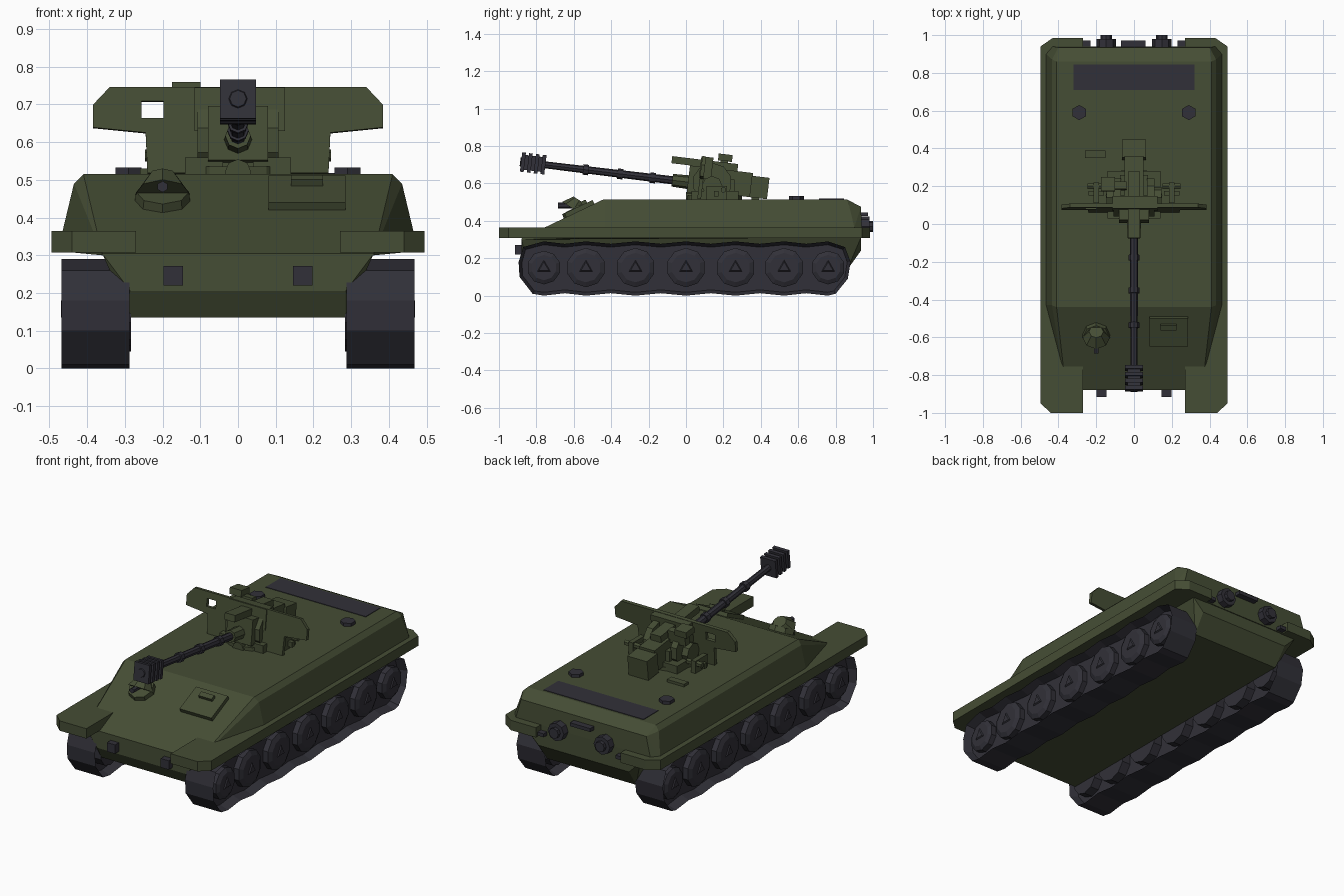
import bpy, bmesh, math
from mathutils import Matrix, Vector

cube = bpy.data.objects.get("Cube")
if cube:
    bpy.data.objects.remove(cube)


def material(name, rgb):
    m = bpy.data.materials.new(name)
    m.use_nodes = True
    m.diffuse_color = (*rgb, 1)
    m.node_tree.nodes["Principled BSDF"].inputs["Base Color"].default_value = (*rgb, 1)
    return m


GREEN = material("olive green", (0.06, 0.075, 0.035))
DARK = material("dark steel", (0.031, 0.030, 0.040))
STILL = Matrix.Identity(4)
# Raised gun frame: pivot at the trunnions, barrel along local -y
GUN = Matrix.Translation((0, 0.1, 0.596)) @ Matrix.Rotation(math.radians(-6.9), 4, 'X')


def finish(name, bm, mat, frame=STILL):
    bm.transform(frame)
    bmesh.ops.recalc_face_normals(bm, faces=bm.faces)
    mesh = bpy.data.meshes.new(name)
    bm.to_mesh(mesh)
    bm.free()
    mesh.materials.append(mat)
    ob = bpy.data.objects.new(name, mesh)
    bpy.context.collection.objects.link(ob)
    return ob


def box(name, mat, xs, ys, zs, frame=STILL):
    bm = bmesh.new()
    bmesh.ops.create_cube(bm, size=1)
    for v in bm.verts:
        v.co = [r[0] if c < 0 else r[1] for c, r in zip(v.co, (xs, ys, zs))]
    return finish(name, bm, mat, frame)


def rod(name, mat, a, b, r1, r2=None, sides=8, frame=STILL):
    a, b = Vector(a), Vector(b)
    bm = bmesh.new()
    bmesh.ops.create_cone(bm, cap_ends=True, segments=sides, radius1=r1,
                          radius2=r1 if r2 is None else r2, depth=(b - a).length)
    turn = (b - a).to_track_quat('Z', 'Y').to_matrix().to_4x4()
    return finish(name, bm, mat, frame @ Matrix.Translation((a + b) / 2) @ turn)


def hull(name, mat, half):
    """Convex body from one half's corner points."""
    bm = bmesh.new()
    for x, y, z in half:
        bm.verts.new((x, y, z))
        bm.verts.new((-x, y, z))
    bmesh.ops.convex_hull(bm, input=bm.verts)
    bmesh.ops.dissolve_limit(bm, angle_limit=0.03, verts=bm.verts, edges=bm.edges)
    return finish(name, bm, mat)


def prism(name, mat, corners, shift, frame=STILL, rim=0, depth=0):
    """Extruded outline; an optional rim leaves both caps recessed."""
    bm = bmesh.new()
    face = bm.faces.new([bm.verts.new(c) for c in corners])
    res = bmesh.ops.extrude_face_region(bm, geom=[face], use_keep_orig=True)
    bmesh.ops.translate(bm, vec=shift, verts=[g for g in res["geom"] if isinstance(g, bmesh.types.BMVert)])
    bmesh.ops.recalc_face_normals(bm, faces=bm.faces)
    if rim:
        caps = [f for f in bm.faces if len(f.verts) == len(corners)]
        for cap in caps:
            normal = cap.normal.copy()
            bmesh.ops.inset_region(bm, faces=[cap], thickness=rim)
            bmesh.ops.translate(bm, vec=normal * -depth, verts=cap.verts)
    return finish(name, bm, mat, frame)


# Hull
hull("upper_hull", GREEN, [
    (0.41, 0.86, 0.515), (0.435, 0.87, 0.49), (0.40, 0.935, 0.475), (0.465, 0.90, 0.365),
    (0.43, 0.94, 0.365), (0.465, 0.90, 0.31), (0.43, 0.94, 0.31),
    (0.41, -0.44, 0.515), (0.435, -0.43, 0.49), (0.465, -0.43, 0.365), (0.465, -0.43, 0.31),
    (0.37, -0.76, 0.365), (0.36, -0.88, 0.305), (0.36, -0.88, 0.30)])
hull("lower_hull", GREEN, [
    (0.36, -0.88, 0.305), (0.29, -0.88, 0.25), (0.285, -0.88, 0.205), (0.285, -0.84, 0.135),
    (0.36, 0.935, 0.31), (0.29, 0.935, 0.24), (0.285, 0.86, 0.135)])

# Track outline in side view
wheels = (-0.76, -0.535, -0.27, 0, 0.265, 0.525, 0.76)
mids = [(a + b) / 2 for a, b in zip(wheels, wheels[1:])]
wave = [(y, 0) for y in wheels] + [(y, 0.013) for y in mids]
wave.sort()
outline = [(y, dip) for y, dip in wave]
outline += [(0.80, 0.01), (0.865, 0.09), (0.88, 0.18), (0.85, 0.26)]
outline += [(y, 0.29 - dip) for y, dip in reversed(wave)]
outline += [(-0.87, 0.26), (-0.895, 0.18), (-0.89, 0.10), (-0.82, 0.01)]

for s, side in ((1, "left"), (-1, "right")):
    # Running gear
    prism(side + "_track", DARK, [(s * 0.288, y, z) for y, z in outline], (s * 0.18, 0, 0),
          rim=0.018, depth=0.05)
    for i, y in enumerate(wheels):
        end = i in (0, 6)
        r = 0.09 if end else 0.105
        rod(side + "_wheel", DARK, (s * 0.284, y, 0.15), (s * 0.45, y, 0.15), r, sides=10)
        rod(side + "_wheel_dish", DARK, (s * 0.45, y, 0.15), (s * 0.463, y, 0.15), r, r * 0.75, 10)
        rod(side + "_hub", DARK, (s * 0.46, y, 0.15), (s * 0.469, y, 0.15), 0.045, 0.03, 3)

    # Fender
    plan = [(0.27, -1), (0.44, -1), (0.495, -0.95), (0.495, 0.94), (0.43, 0.985), (0.27, 0.985)]
    prism(side + "_fender", GREEN, [(s * x, y, 0.308) for x, y in plan], (0, 0, 0.057))

    # Hull fittings
    x = s * 0.172
    box(side + "_tow_hook", DARK, (x - 0.026, x + 0.026), (-0.915, -0.87), (0.22, 0.272))
    rod(side + "_deck_cap", DARK, (s * 0.29, 0.59, 0.51), (s * 0.29, 0.59, 0.533), 0.04, sides=6)
    rod(side + "_rear_light", DARK, (s * 0.147, 0.93, 0.37), (s * 0.147, 0.98, 0.37), 0.052, sides=8)
    rod(side + "_rear_light_lens", DARK, (s * 0.147, 0.97, 0.37), (s * 0.147, 1.0, 0.37), 0.03, sides=8)
    x = s * 0.255
    box(side + "_rear_handle", DARK, (x - 0.025, x + 0.025), (0.93, 0.972), (0.315, 0.335))

    # Gun mount sides
    x = s * 0.09
    rod(side + "_trunnion_cheek", GREEN, (s * 0.07, 0.14, 0.605), (s * 0.108, 0.14, 0.605), 0.105, sides=10)
    rod(side + "_trunnion_cap", GREEN, (s * 0.10, 0.14, 0.585), (s * 0.145, 0.14, 0.585), 0.055, sides=8)
    box(side + "_mount_foot", GREEN, (x - 0.05, x + 0.05), (0.03, 0.28), (0.51, 0.56))
    x = s * 0.2
    box(side + "_bracket", GREEN, (x - 0.014, x + 0.014), (0.11, 0.22), (0.51, 0.585))
    box(side + "_bracket_arm", GREEN, (x - 0.04, x + 0.04), (0.15, 0.175), (0.53, 0.56))
    rod(side + "_handwheel", GREEN, (s * 0.15, 0.2, 0.565), (s * 0.247, 0.2, 0.565), 0.016, sides=6)

box("rear_handrail", DARK, (-0.068, 0.062), (0.93, 0.972), (0.425, 0.445))
box("engine_grille", DARK, (-0.32, 0.32), (0.71, 0.845), (0.51, 0.518))
box("deck_step", GREEN, (-0.26, -0.15), (0.35, 0.39), (0.51, 0.53))

# Glacis fittings, in a frame lying on the slope
slope = Matrix.Translation((0.183, -0.565, 0.456)) @ Matrix.Rotation(math.atan(0.469), 4, 'X')
box("driver_hatch", GREEN, (-0.102, 0.102), (-0.083, 0.083), (-0.02, 0.022), slope)
box("hatch_handle", GREEN, (-0.042, 0.042), (0.02, 0.05), (0.02, 0.04), slope)
rod("ball_mount_base", GREEN, (-0.2, -0.57, 0.41), (-0.2, -0.60, 0.468), 0.078, 0.07, 8)
rod("ball_mount_dome", GREEN, (-0.2, -0.60, 0.462), (-0.2, -0.57, 0.51), 0.073, 0.038, 8)
rod("bow_gun", DARK, (-0.2, -0.58, 0.482), (-0.2, -0.685, 0.482), 0.015, sides=6)

# Gun mount
rod("mount_ring", GREEN, (0, 0.15, 0.51), (0, 0.15, 0.535), 0.15, sides=12)
box("mount_body", GREEN, (-0.075, 0.075), (0.05, 0.26), (0.53, 0.62))
rod("mount_nose", GREEN, (0, 0.0, 0.52), (0, 0.12, 0.52), 0.035, sides=8)

# Gun shield with sight opening
shape = [(0.24, -0.082), (0.245, 0.026), (0.385, 0.04), (0.385, 0.10), (0.34, 0.148)]
corners = [(x, -0.03, z) for x, z in shape] + [(-x, -0.03, z) for x, z in reversed(shape)]
shield = prism("gun_shield", GREEN, corners, (0, 0.02, 0), GUN)
cutter = box("sight_cutter", GREEN, (-0.256, -0.198), (-0.1, 0.1), (0.065, 0.11), GUN)
cutter.hide_render = True
cut = shield.modifiers.new("sight_opening", 'BOOLEAN')
cut.operation, cut.object, cut.solver = 'DIFFERENCE', cutter, 'EXACT'
bpy.context.view_layer.objects.active = shield
bpy.ops.object.modifier_apply(modifier=cut.name)
bpy.data.objects.remove(cutter)

# Elevating gun body
box("mantlet", GREEN, (-0.08, 0.08), (-0.09, 0.04), (-0.055, 0.09), GUN)
box("shield_brace", GREEN, (-0.115, 0.125), (-0.035, 0.03), (0.03, 0.146), GUN)
box("recoil_housing", GREEN, (-0.033, 0.033), (-0.19, 0.165), (0.09, 0.128), GUN)
box("breech", GREEN, (-0.05, 0.05), (0.0, 0.25), (-0.04, 0.09), GUN)
box("breech_block", GREEN, (-0.063, 0.063), (0.245, 0.34), (-0.04, 0.075), GUN)
box("gun_sight", GREEN, (-0.175, -0.10), (0.055, 0.13), (0.135, 0.172), GUN)
box("sight_arm", GREEN, (-0.15, -0.04), (0.07, 0.11), (0.07, 0.14), GUN)
rod("gun_sleeve", GREEN, (0, 0, 0), (0, -0.175, 0), 0.04, 0.034, 8, GUN)

# Barrel and muzzle brake
rod("barrel", DARK, (0, -0.15, 0), (0, -0.97, 0), 0.022, 0.018, 8, GUN)
for y in (-0.28, -0.455, -0.64):
    rod("barrel_band", DARK, (0, y + 0.015, 0), (0, y - 0.015, 0), 0.028, sides=8, frame=GUN)
box("muzzle_core", DARK, (-0.034, 0.034), (-0.985, -0.86), (-0.04, 0.04), GUN)
for i in range(4):
    y = -0.858 - i * 0.037
    box("muzzle_fin", DARK, (-0.048, 0.048), (y - 0.02, y), (-0.052, 0.052), GUN)
rod("muzzle_ring", DARK, (0, -0.98, 0), (0, -0.994, 0), 0.03, 0.022, 8, GUN)
